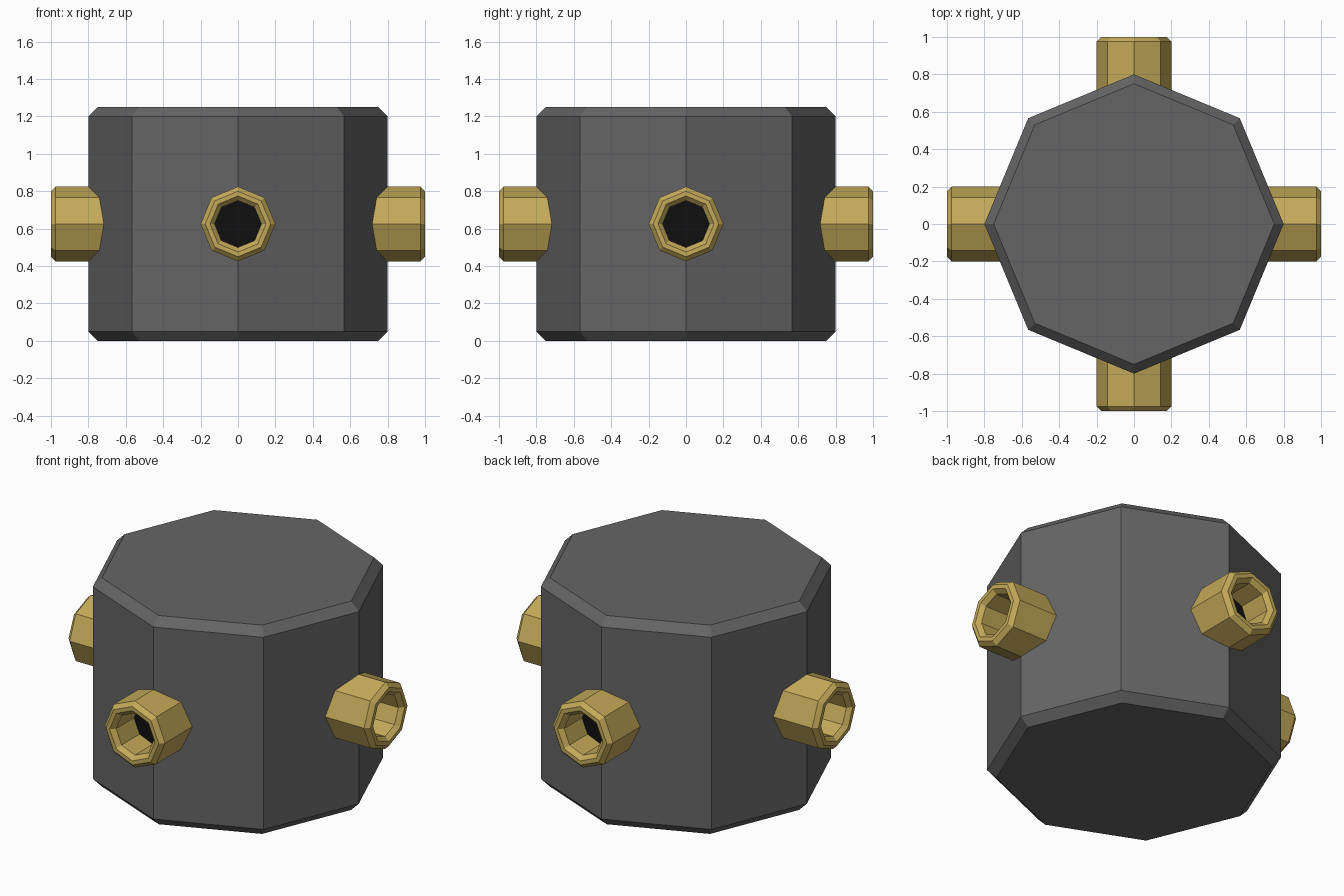
import bpy, bmesh
from math import pi, sin, cos
from mathutils import Matrix

if "Cube" in bpy.data.objects:
    bpy.data.objects.remove(bpy.data.objects["Cube"])


def material(name, color):
    m = bpy.data.materials.new(name)
    m.diffuse_color = color
    m.use_nodes = True
    m.node_tree.nodes["Principled BSDF"].inputs["Base Color"].default_value = m.diffuse_color
    return m


def lathe(name, profile, matrix=Matrix(), mat=None, cap_start=True, cap_end=True):
    """Eight-sided solid from (radius, height) points along local z."""
    bm = bmesh.new()
    rings = [[bm.verts.new((r * cos(i * pi / 4), r * sin(i * pi / 4), h)) for i in range(8)]
             for r, h in profile]
    for a, b in zip(rings, rings[1:]):
        for i in range(8):
            j = (i + 1) % 8
            bm.faces.new((a[i], a[j], b[j], b[i]))
    if cap_start:
        bm.faces.new(rings[0][::-1])
    if cap_end:
        bm.faces.new(rings[-1])
    bm.transform(matrix)
    mesh = bpy.data.meshes.new(name)
    bm.to_mesh(mesh)
    bm.free()
    if mat:
        mesh.materials.append(mat)
    obj = bpy.data.objects.new(name, mesh)
    bpy.context.collection.objects.link(obj)
    return obj


brass = material("brass", (0.55, 0.40, 0.10, 1))
black = material("black", (0.005, 0.005, 0.005, 1))
body_grey = material("dark_grey", (0.13, 0.13, 0.13, 1))

# Bevelled octagonal body
lathe("body", [(0.75, 0), (0.8, 0.05), (0.8, 1.2), (0.75, 1.25)], mat=body_grey)

# Four hollow pipe stubs, each closed by a black disc deep in the bore
pipe = [(0.2, 0.65), (0.2, 0.975), (0.175, 1.0), (0.15, 1.0), (0.125, 0.975), (0.125, 0.8)]
for i, side in enumerate(("right", "back", "left", "front")):
    place = (Matrix.Translation((0, 0, 0.625)) @ Matrix.Rotation(i * pi / 2, 4, 'Z')
             @ Matrix.Rotation(pi / 2, 4, 'Y'))
    lathe("pipe_" + side, pipe, place, brass, cap_start=False, cap_end=False)
    lathe("bore_" + side, [(0.13, 0.7), (0.13, 0.805)], place, black)
